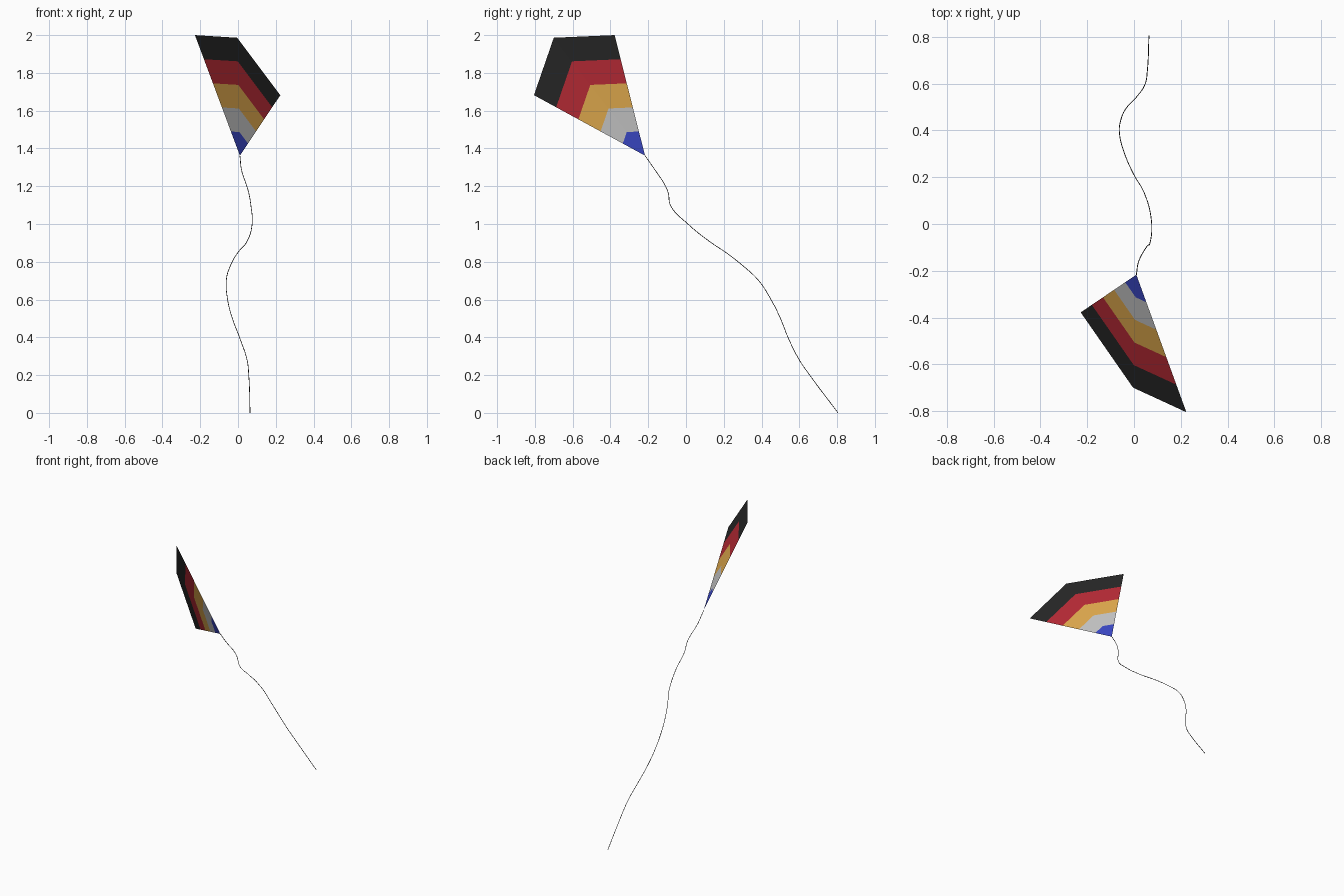
import bpy
from mathutils import Vector

if "Cube" in bpy.data.objects:
    bpy.data.objects.remove(bpy.data.objects["Cube"])

# Sail corners: the tail tip, then the outer edge (left wing, nose, right wing)
TIP = Vector((0.01, -0.217, 1.362))
RIM = [Vector((-0.228, -0.378, 2.0)),
       Vector((-0.004, -0.70, 1.986)),
       Vector((0.224, -0.805, 1.682))]


def srgb(r, g, b):
    lin = lambda c: ((c / 255 + 0.055) / 1.055) ** 2.4 if c > 10 else c / 255 / 12.92
    return (lin(r), lin(g), lin(b), 1)


def material(name, colour):
    mat = bpy.data.materials.new(name)
    mat.diffuse_color = colour
    mat.use_nodes = True
    mat.node_tree.nodes["Principled BSDF"].inputs["Base Color"].default_value = mat.diffuse_color
    return mat


def band(name, inner, outer, colour):
    """Strip of sail between two scales of the rim, folded along the spine."""
    ring = lambda s: [TIP.lerp(p, s) for p in RIM]
    if inner == 0:
        verts, faces = [TIP] + ring(outer), [(0, 2, 1), (0, 3, 2)]
    else:
        verts = ring(inner) + ring(outer)
        faces = [(0, 1, 4, 3), (1, 2, 5, 4)]
    mesh = bpy.data.meshes.new(name)
    mesh.from_pydata(verts, [], faces)
    mesh.materials.append(material(name, colour))
    obj = bpy.data.objects.new(name, mesh)
    bpy.context.collection.objects.link(obj)


# Five equal colour bands from the tip outwards
bands = [("sail_blue", (61, 75, 205)), ("sail_grey", (204, 204, 204)),
         ("sail_gold", (231, 175, 80)), ("sail_red", (189, 44, 55)),
         ("sail_black", (40, 40, 40))]
for i, (name, rgb) in enumerate(bands):
    band(name, i / 5, (i + 1) / 5, srgb(*rgb))

# Thin wavy string from the tip to the ground
path = [TIP, (0.02, -0.16, 1.28), (0.047, -0.108, 1.2), (0.058, -0.093, 1.16),
        (0.068, -0.083, 1.10), (0.075, 0.01, 1.0), (0.043, 0.135, 0.9),
        (0.0, 0.21, 0.85), (-0.04, 0.30, 0.78), (-0.062, 0.385, 0.7),
        (-0.055, 0.45, 0.6), (-0.03, 0.50, 0.5), (0.008, 0.54, 0.4),
        (0.048, 0.60, 0.28), (0.057, 0.655, 0.2), (0.064, 0.805, 0.0)]
curve = bpy.data.curves.new("string", 'CURVE')
curve.dimensions = '3D'
curve.bevel_depth = 0.0018
curve.bevel_resolution = 1
curve.resolution_u = 6
curve.use_fill_caps = True
spline = curve.splines.new('BEZIER')
spline.bezier_points.add(len(path) - 1)
for bp, co in zip(spline.bezier_points, path):
    bp.co = co
    bp.handle_left_type = bp.handle_right_type = 'AUTO'
curve.materials.append(material("string", srgb(40, 40, 40)))
string = bpy.data.objects.new("string", curve)
bpy.context.collection.objects.link(string)
